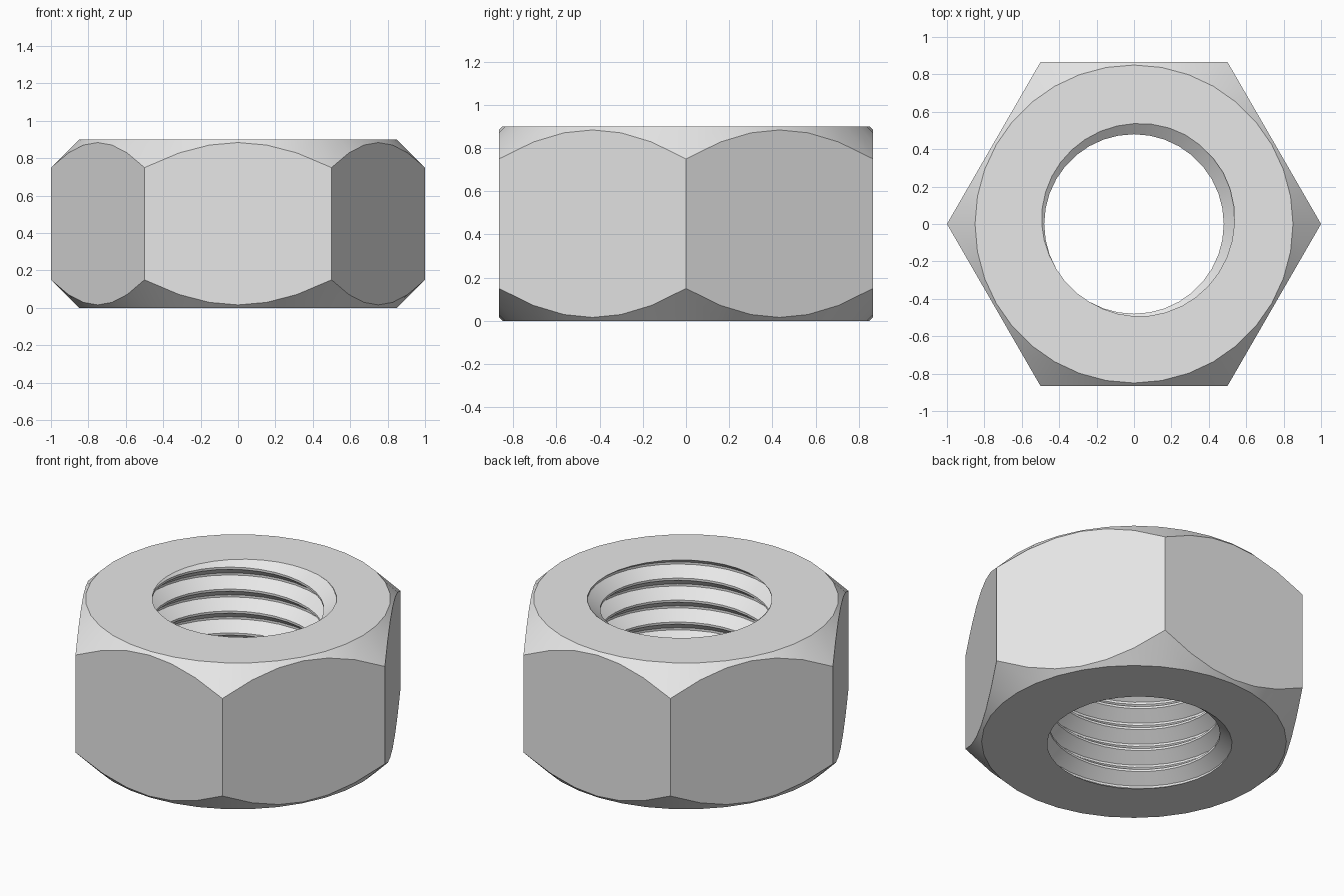
import bpy
import bmesh
from math import cos, sin, radians

cube = bpy.data.objects.get("Cube")
if cube:
    bpy.data.objects.remove(cube, do_unlink=True)

SEGMENTS = 36
STEP = 360 / SEGMENTS
HEIGHT = 0.9
APOTHEM = cos(radians(30))
FACE_RADIUS = 0.85          # flat bearing face
MINOR, MAJOR = 0.48, 0.55   # thread crest and root
PITCH = 0.135
CREST_ANGLE = 225           # where the crest meets the top face
HALF_FLAT = 0.05            # half width of crest and root, in pitches

bm = bmesh.new()
cache = {}


def vert(i, radius, z):
    """Shared vertex on column i of the nut."""
    i %= SEGMENTS
    key = (i, round(radius, 4), round(z, 4))
    if key not in cache:
        a = radians(i * STEP)
        cache[key] = bm.verts.new((radius * cos(a), radius * sin(a), z))
    return cache[key]


def face(*corners):
    unique = list(dict.fromkeys(corners))
    if len(unique) > 2:
        bm.faces.new(unique)


def turn(i):
    return (i * STEP - CREST_ANGLE) / 360


def hex_radius(i):
    return APOTHEM / cos(radians((i * STEP) % 60 - 30))


def thread_vert(i, z):
    """Point of the helical bore, trimmed to the end faces."""
    z = min(max(z, 0), HEIGHT)
    u = (z - HEIGHT) / PITCH - turn(i)
    d = abs(u - round(u))
    t = min(max((d - HALF_FLAT) / (0.5 - 2 * HALF_FLAT), 0), 1)
    return vert(i, MINOR + (MAJOR - MINOR) * t, z)


def rim_vert(i, top):
    drop = hex_radius(i) - FACE_RADIUS
    return vert(i, hex_radius(i), HEIGHT - drop if top else drop)


# Helical breakpoints: both edges of each crest and root
turns = range(-int(HEIGHT / PITCH) - 3, 3)
edges = [n + b for n in turns
         for b in (-HALF_FLAT, HALF_FLAT, 0.5 - HALF_FLAT, 0.5 + HALF_FLAT)]

for i in range(SEGMENTS):
    k = i + 1
    # Hexagonal side
    face(rim_vert(i, False), rim_vert(k, False), rim_vert(k, True), rim_vert(i, True))
    for top, z in ((True, HEIGHT), (False, 0)):
        # Conical corner chamfer
        face(rim_vert(i, top), rim_vert(k, top),
             vert(k, FACE_RADIUS, z), vert(i, FACE_RADIUS, z))
        # Flat bearing face
        face(vert(i, FACE_RADIUS, z), vert(k, FACE_RADIUS, z),
             thread_vert(k, z), thread_vert(i, z))
    # Threaded bore
    for low, high in zip(edges, edges[1:]):
        face(*(thread_vert(c, HEIGHT + PITCH * (e + turn(c)))
               for c, e in ((i, low), (k, low), (k, high), (i, high))))

bmesh.ops.recalc_face_normals(bm, faces=bm.faces)
mesh = bpy.data.meshes.new("hex_nut")
bm.to_mesh(mesh)
bm.free()

# Plain grey metal
grey = bpy.data.materials.new("light_grey")
grey.use_nodes = True
colour = (0.8, 0.8, 0.8, 1)
grey.diffuse_color = colour
for node in grey.node_tree.nodes:
    if node.type == 'BSDF_PRINCIPLED':
        node.inputs["Base Color"].default_value = colour
mesh.materials.append(grey)

nut = bpy.data.objects.new("hex_nut", mesh)
bpy.context.collection.objects.link(nut)
bpy.ops.object.select_all(action='DESELECT')
nut.select_set(True)
bpy.context.view_layer.objects.active = nut
bpy.ops.object.shade_smooth_by_angle(angle=radians(30))
